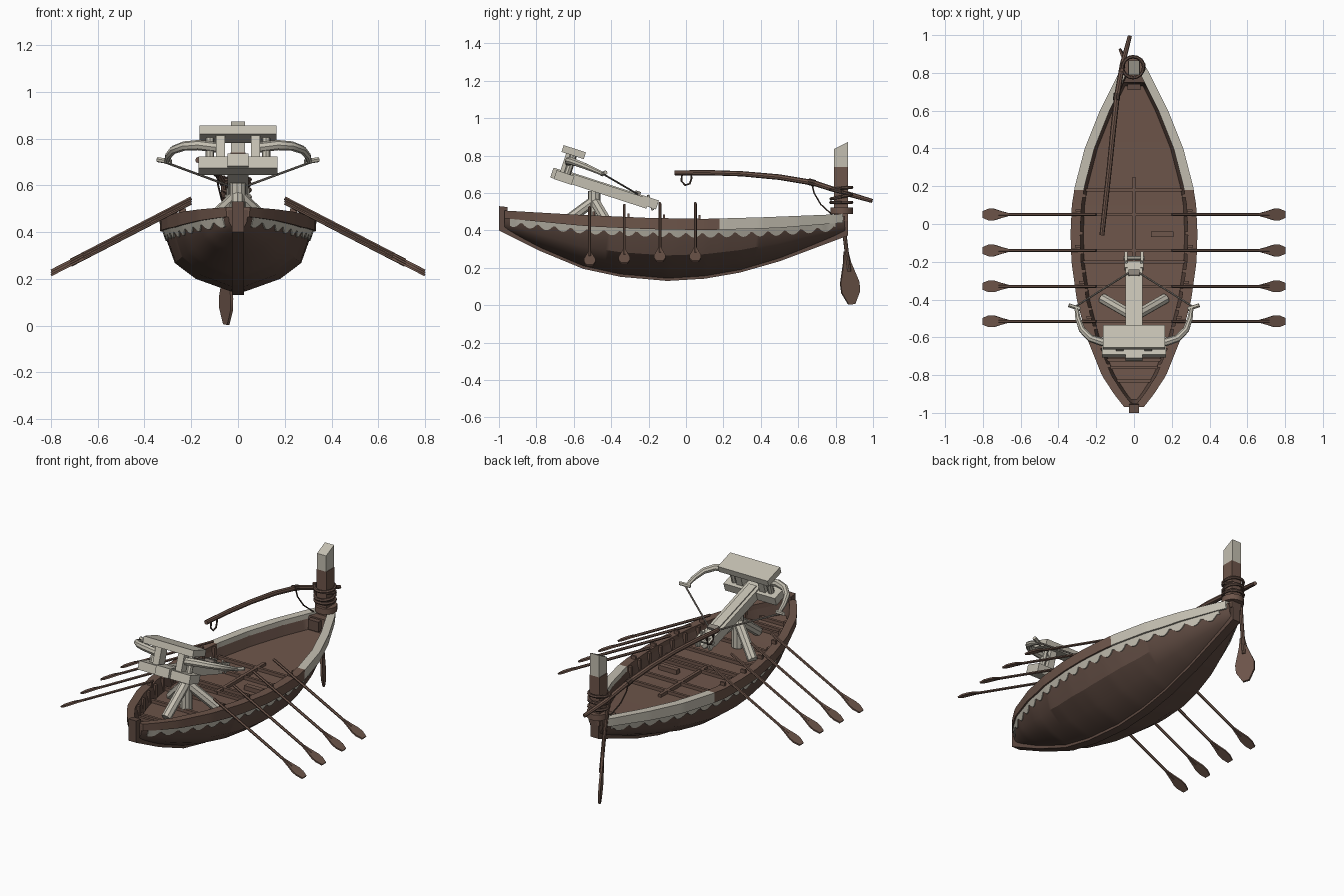
import bpy, bmesh, math
from mathutils import Vector, Matrix

if "Cube" in bpy.data.objects:
    bpy.data.objects.remove(bpy.data.objects["Cube"])


def material(name, r, g, b):
    m = bpy.data.materials.new(name)
    m.diffuse_color = (r, g, b, 1)
    m.use_nodes = True
    m.node_tree.nodes["Principled BSDF"].inputs["Base Color"].default_value = m.diffuse_color
    return m


BROWN = material("brown wood", 0.155, 0.092, 0.069)
HULL = material("dark brown hull", 0.115, 0.070, 0.054)
CREAM = material("pale cream wood", 0.55, 0.52, 0.44)
ROPE = material("dark rope", 0.07, 0.045, 0.035)
CORD = material("grey cord", 0.25, 0.22, 0.19)


# ---- helpers ----
def make(name, verts, faces, mat):
    bm = bmesh.new()
    vs = [bm.verts.new(v) for v in verts]
    for f in faces:
        bm.faces.new([vs[i] for i in f])
    bmesh.ops.recalc_face_normals(bm, faces=bm.faces)
    me = bpy.data.meshes.new(name)
    bm.to_mesh(me)
    bm.free()
    me.materials.append(mat)
    ob = bpy.data.objects.new(name, me)
    bpy.context.collection.objects.link(ob)
    return ob


def loft(name, rings, mat):
    n = len(rings[0])
    verts = [p for r in rings for p in r]
    faces = [(a * n + i, a * n + (i + 1) % n, (a + 1) * n + (i + 1) % n, (a + 1) * n + i)
             for a in range(len(rings) - 1) for i in range(n)]
    faces += [tuple(range(n)), tuple(range(len(verts) - n, len(verts)))]
    return make(name, verts, faces, mat)


def plate(name, outline, origin, ax, ay, thick, mat):
    o, ax, ay = Vector(origin), Vector(ax).normalized(), Vector(ay).normalized()
    n = ax.cross(ay) * thick / 2
    base = [o + ax * u + ay * v for u, v in outline]
    return loft(name, [[p - n for p in base], [p + n for p in base]], mat)


def box(name, c, s, mat, frame=Matrix()):
    x, y, z = (d / 2 for d in s)
    rings = [[frame @ Vector((c[0] + a * x, c[1] + e * y, c[2] + b * z))
              for a, b in ((-1, -1), (1, -1), (1, 1), (-1, 1))] for e in (-1, 1)]
    return loft(name, rings, mat)


def tube(name, pts, radius, mat, sides=8):
    pts = [Vector(p) for p in pts]
    rad = radius if isinstance(radius, (list, tuple)) else [radius] * len(pts)
    rings = []
    side = None
    for i, p in enumerate(pts):
        t = (pts[min(i + 1, len(pts) - 1)] - pts[max(i - 1, 0)]).normalized()
        side = (t.orthogonal() if side is None else side - t * side.dot(t)).normalized()
        up = t.cross(side)
        rings.append([p + (side * math.cos(a) + up * math.sin(a)) * rad[i]
                      for a in (2 * math.pi * k / sides for k in range(sides))])
    return loft(name, rings, mat)


def lerp(table, y):
    for (a, p), (b, q) in zip(table, table[1:]):
        if y <= b:
            return p + (q - p) * max(0, (y - a) / (b - a))
    return table[-1][1]


def span(a, b, step):
    n = round((b - a) / step)
    return [a + (b - a) * i / n for i in range(n + 1)]


# ---- hull lines: half width, sheer height, keel height along y ----
WIDTH = [(-.97, .045), (-.9, .1), (-.8, .165), (-.6, .245), (-.4, .297), (-.2, .325), (-.05, .33),
         (.1, .323), (.2, .307), (.4, .255), (.6, .175), (.7, .125), (.8, .075), (.85, .045)]
SHEER = [(-1, .508), (-.6, .485), (-.2, .467), (.1, .462), (.4, .470), (.85, .488)]
KEEL = [(-1, .40), (-.78, .29), (-.55, .195), (-.35, .152), (-.1, .13), (.1, .142), (.29, .175),
        (.5, .235), (.7, .31), (.865, .372)]


def lines(y):
    return lerp(WIDTH, y), lerp(SHEER, y), lerp(KEEL, y) + .015


def rail_depth(y):
    return .06 - .02 * max(0, abs(y) - .5) / .5


def hull_ring(y):
    w, t, k = lines(y)
    h = t - k
    floor = t - .09 if -.935 < y < .735 else t - .012
    half = [(.09 * w, k), (.55 * w, k + .17 * h), (.82 * w, k + .38 * h), (.975 * w, k + .83 * h),
            (w - .004, t - .012), (max(w - .04, .006), t - .012), (max(w - .062, .004), floor)]
    return [(x, y, z) for x, z in half] + [(-x, y, z) for x, z in reversed(half)]


loft("hull", [hull_ring(y) for y in span(-.97, .85, .02)], HULL)

# floor boards lying inside the hull
loft("floor", [[(s * max(lerp(WIDTH, y) - .062, .004), y, lerp(SHEER, y) - d)
                for s, d in ((-1, .093), (1, .093), (1, .086), (-1, .086))]
               for y in span(-.93, .73, .04)], BROWN)


def trim_ring(y, s):
    w, t, k = lines(y)
    top = t - rail_depth(y) + .004
    low = max(top - .016 - .03 * abs(math.sin(math.pi * y / .088)), k + .03)

    def at(z):
        f = (z - k) / (t - k)
        return w * lerp([(0, .09), (.17, .55), (.38, .82), (.83, .975), (1, 1)], f)
    return [(s * (at(z) + o), y, z) for z, o in ((top, .005), (low, .005), (low, -.004), (top, -.004))]


def rail_ring(y, s):
    w, t, _ = lines(y)
    b = t - rail_depth(y)
    i = max(w - .045, .002)
    return [(s * x, y, z) for x, z in ((w + .006, t), (w + .004, b), (i, b), (i, t))]


for s in (1, -1):
    loft("front_rail", [rail_ring(y, s) for y in span(-.97, .18, .02)], BROWN)
    loft("rear_rail", [rail_ring(y, s) for y in span(.18, .84, .02)], CREAM)
    loft("scalloped_trim", [trim_ring(y, s) for y in span(-.94, .80, .011)], CREAM)
    # ribs on the inner walls
    for y in span(-.75, .15, .1):
        w, t, _ = lines(y)
        box("rib", (s * (w - .052), y, t - .05), (.018, .018, .085), BROWN)

# keel with stem
plate("keel", KEEL + [(.865, .49), (.80, .49), (.80, .40), (.5, .30), (.2, .22), (-.1, .19),
                      (-.5, .25), (-.8, .36), (-.95, .42), (-.955, .525), (-1, .53)],
      (0, 0, 0), (0, 1, 0), (0, 0, 1), .052, HULL)

# floor beams and seats
for y in (-.83, -.76, -.72, -.515, -.33, -.2, -.14, .05, .18):
    w, t, _ = lines(y)
    box("cross_beam", (0, y, t - .077), (2 * (w - .055), .016, .02), BROWN)
box("centre_beam", (0, .02, .386), (.018, .46, .022), BROWN)
box("foot_block", (.15, -.055, .39), (.12, .03, .03), BROWN)
box("stern_block", (0, .725, .44), (.07, .03, .06), HULL)

# ---- stern post ----
plate("stern_post", [(.79, .45), (.865, .45), (.865, .74), (.79, .74)],
      (0, 0, 0), (0, 1, 0), (0, 0, 1), .066, BROWN)
plate("stern_post_tip", [(.79, .74), (.865, .74), (.865, .872), (.79, .835)],
      (0, 0, 0), (0, 1, 0), (0, 0, 1), .06, CREAM)
tube("stern_collar", [(0, .832, .488), (0, .832, .522)], .062, BROWN, 12)
for z, tilt in ((.55, 0), (.58, .2), (.605, -.25), (.625, .1)):
    rot = Matrix.Rotation(tilt, 3, 'X')
    tube("post_binding", [Vector((-.005, .83, z)) + rot @ Vector(
        (.056 * math.cos(a), .056 * math.sin(a), 0)) for a in span(0, 2 * math.pi, .4)], .009, HULL, 6)

# ---- tiller pole and steering oar ----
tube("tiller_pole", [(-.17, -.06, .708), (-.15, .12, .709), (-.13, .3, .703), (-.11, .5, .685),
                     (-.09, .68, .655), (-.06, .85, .60), (-.022, .995, .558)],
     [.013, .014, .014, .015, .015, .014, .011], BROWN)
tube("hanging_loop", [(-.163, -.02, .71), (-.163, -.025, .665), (-.16, -.005, .642),
                      (-.16, .02, .65), (-.16, .03, .68), (-.158, .025, .71)], .005, ROPE, 6)
tube("stay_rope", [(-.09, .67, .66), (-.085, .685, .60), (-.07, .72, .54), (-.045, .78, .485)],
     .004, ROPE, 6)
tube("pole_tie", [(-.094, .655, .661), (-.09, .69, .652)], .018, ROPE)
tube("steering_shaft", [(-.065, .815, .64), (-.052, .845, .40), (-.047, .872, .18)], .011, BROWN)
plate("steering_blade", [(0, .012), (.06, .022), (.17, .06), (.22, .058), (.285, .022),
                         (.285, -.016), (.22, -.05), (.17, -.052), (.06, -.022), (0, -.012)],
      (-.049, .855, .288), (0, .1, -1), (-.45, .89, .089), .012, BROWN)

# ---- rowing oars, four on each side ----
BLADE = [(0, .006), (.05, .018), (.095, .031), (.125, .031), (.16, .018)]
for s in (1, -1):
    for y, dz in ((.05, 0), (-.14, 0), (-.33, -.01), (-.515, -.02)):
        d = Vector((s * .6, 0, -.31)).normalized()
        p = Vector((s * .20, y, .545 + dz))
        tube("oar_shaft", [p, p + d * .58], .008, BROWN, 6)
        plate("oar_blade", BLADE + [(u, -v) for u, v in reversed(BLADE)],
              p + d * .515, d, (0, 1, 0), .009, BROWN)
        # oar rest on the rail
        w, t, _ = lines(y)
        box("oar_rest", (s * (w - .03), y + .022, t + .004), (.03, .012, .03), BROWN)

# ---- bolt thrower: tripod ----
tube("tripod_post", [(0, -.49, .40), (0, -.49, .61)], .034, CREAM, 10)
for foot in ((.165, -.395, .40), (-.165, -.395, .40), (0, -.68, .42)):
    tube("tripod_leg", [(0, -.49, .56), foot], .028, CREAM, 8)

# tilted frame: local y runs down the stock, local z is its upper side
F = Matrix.Translation((0, -.46, .626)) @ Matrix.Rotation(math.radians(-18), 4, 'X')
box("stock", (0, 0, 0), (.09, .54, .055), CREAM, F)
box("bolt_groove_plate", (0, .03, .03), (.05, .44, .008), CREAM, F)
box("lower_frame_plate", (0, -.20, -.005), (.34, .10, .05), CREAM, F)
box("upper_frame_plate", (0, -.193, .140), (.33, .125, .038), CREAM, F)
for s in (1, -1):
    box("frame_upright", (s * .075, -.20, .07), (.04, .06, .11), CREAM, F)
    tube("spring_bundle", [F @ Vector((s * .12, -.19, v)) for v in (.01, .13)], .018, CREAM, 8)
    tube("bow_arm", [(s * .09, -.625, .762), (s * .17, -.625, .772), (s * .23, -.605, .768),
                     (s * .275, -.56, .752), (s * .297, -.50, .727), (s * .305, -.44, .70)],
         [.022, .022, .02, .018, .015, .011], CREAM, 8)
    tube("arm_tip", [(s * .285, -.45, .70), (s * .345, -.43, .71)], .011, CREAM, 6)
    tube("bow_string", [(s * .315, -.44, .70), (s * .03, -.26, .595)], .005, CORD, 6)
    # winch fork at the rear
    box("winch_cheek", (s * .042, .275, .01), (.014, .09, .05), CREAM, F)
    tube("winch_handle", [F @ Vector((s * .04, .28 + a * .025, -.035 * a + .01))
                          for a in (-1, 1)], .007, CREAM, 6)
tube("winch_roller", [F @ Vector((x, .29, .015)) for x in (-.055, .055)], .011, CREAM, 8)
box("string_catch", (0, .2, .038), (.06, .03, .02), CORD, F)

# smooth shading with sharp edges kept
bpy.ops.object.select_all(action='SELECT')
bpy.context.view_layer.objects.active = bpy.context.selected_objects[0]
bpy.ops.object.shade_smooth_by_angle(angle=math.radians(32))
